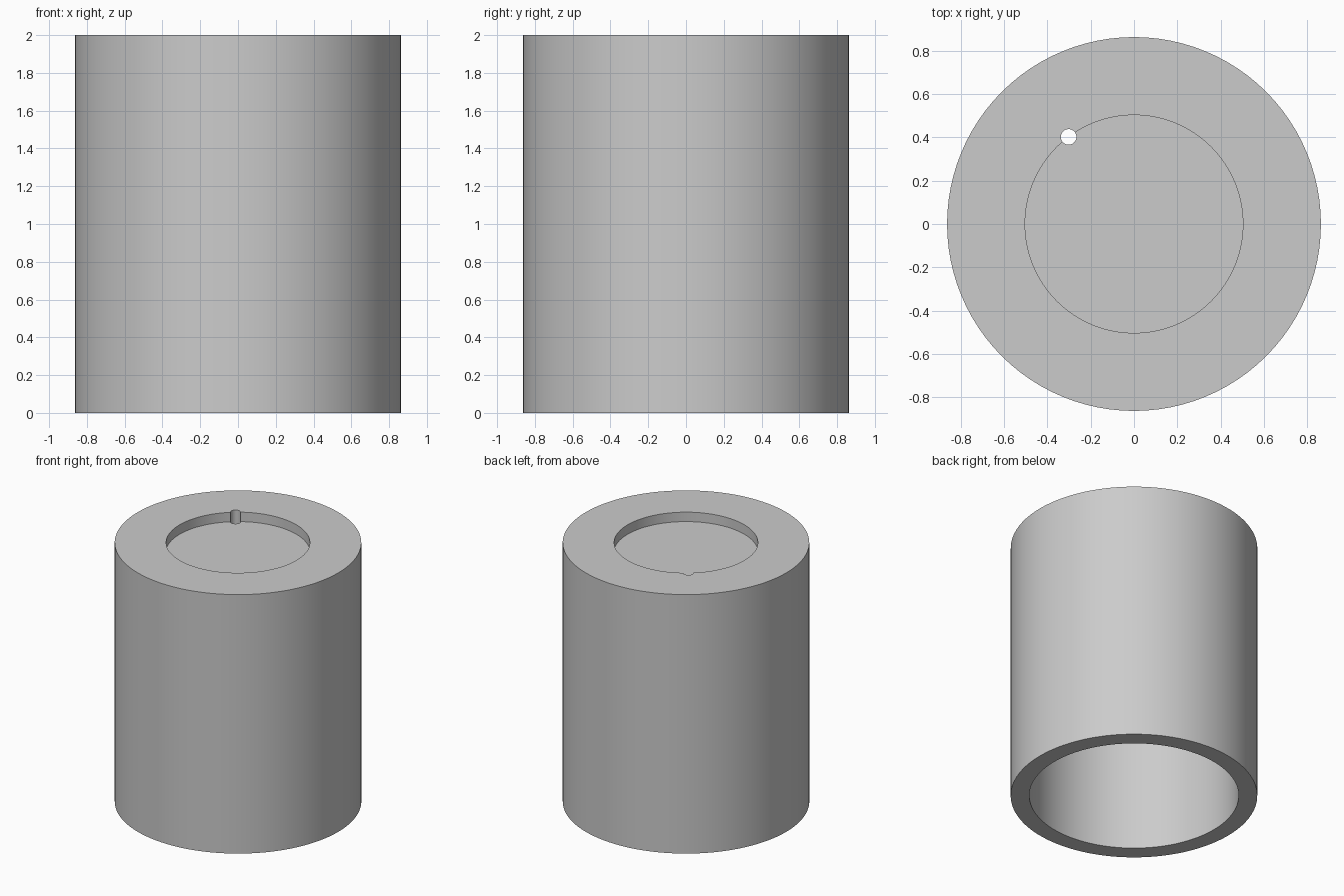
import bpy
import bmesh
import math
from mathutils import Matrix, Vector

default_cube = bpy.data.objects.get("Cube")
if default_cube:
    bpy.data.objects.remove(default_cube, do_unlink=True)

HEIGHT = 2.0
OUTER_R, INNER_R = 0.863, 0.733
RECESS_R, RECESS_DEPTH = 0.503, 0.073
TOP_THICKNESS = 0.19
HOLE_R, HOLE_AT = 0.036, (-0.302, 0.402)
SEGMENTS = 96

# Single grey material
grey = bpy.data.materials.new("light_grey")
grey.use_nodes = True
colour = (0.6, 0.6, 0.6, 1)
grey.diffuse_color = colour
grey.node_tree.nodes["Principled BSDF"].inputs["Base Color"].default_value = colour


def make_object(name, bm):
    bmesh.ops.recalc_face_normals(bm, faces=bm.faces)
    mesh = bpy.data.meshes.new(name)
    bm.to_mesh(mesh)
    bm.free()
    mesh.materials.append(grey)
    obj = bpy.data.objects.new(name, mesh)
    bpy.context.collection.objects.link(obj)
    return obj


# Sleeve closed at the top, with a round recess in its lid
ceiling = HEIGHT - TOP_THICKNESS
floor = HEIGHT - RECESS_DEPTH
profile = [(0, ceiling), (INNER_R, ceiling), (INNER_R, 0), (OUTER_R, 0),
           (OUTER_R, HEIGHT), (RECESS_R, HEIGHT), (RECESS_R, floor), (0, floor)]
bm = bmesh.new()
verts = [bm.verts.new((r, 0, z)) for r, z in profile]
edges = [bm.edges.new(pair) for pair in zip(verts, verts[1:])]
bmesh.ops.spin(bm, geom=verts + edges, cent=Vector(), axis=(0, 0, 1),
               angle=math.tau, steps=SEGMENTS, use_merge=True)
bmesh.ops.remove_doubles(bm, verts=bm.verts, dist=0.0001)
sleeve = make_object("capped_sleeve", bm)

# Small vent hole through the lid on the rim of the recess
bm = bmesh.new()
bmesh.ops.create_cone(bm, cap_ends=True, segments=32, radius1=HOLE_R,
                      radius2=HOLE_R, depth=0.6,
                      matrix=Matrix.Translation((*HOLE_AT, HEIGHT - 0.1)))
cutter = make_object("vent_hole_cutter", bm)
cutter.hide_render = True
cut = sleeve.modifiers.new("vent_hole", "BOOLEAN")
cut.object = cutter
cut.operation = "DIFFERENCE"
cut.solver = "EXACT"

bpy.ops.object.select_all(action="DESELECT")
sleeve.select_set(True)
bpy.context.view_layer.objects.active = sleeve
bpy.ops.object.modifier_apply(modifier=cut.name)
bpy.data.objects.remove(cutter, do_unlink=True)
bpy.ops.object.shade_smooth_by_angle(angle=math.radians(30))
